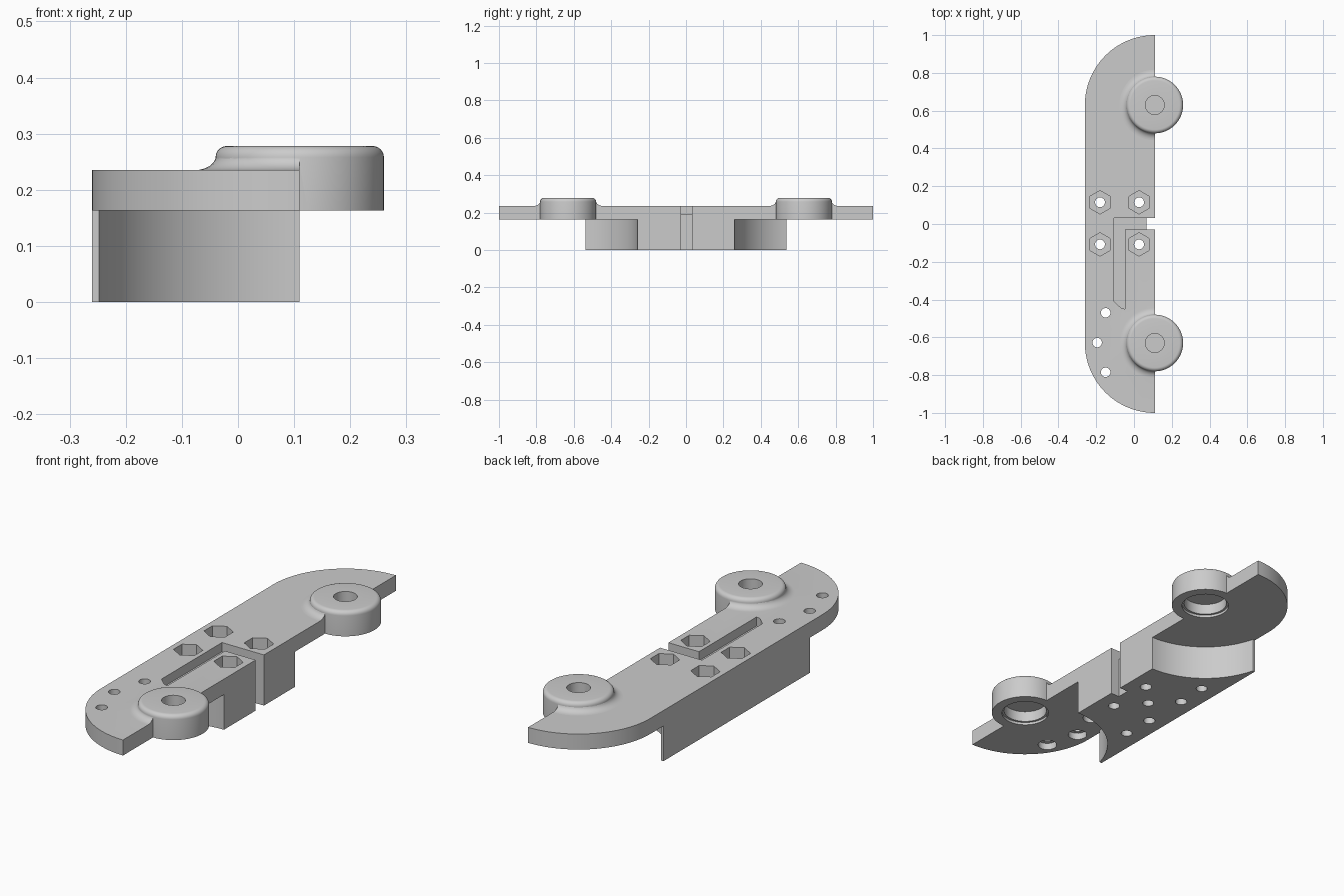
import bpy, bmesh, math
from math import cos, sin, pi

if "Cube" in bpy.data.objects:
    bpy.data.objects.remove(bpy.data.objects["Cube"])

Z0, ZP, ZT = 0.163, 0.235, 0.278      # plate underside, plate top, boss top
XL, XR, YC, R = -0.26, 0.11, 0.63, 0.37

grey = bpy.data.materials.new("grey")
grey.diffuse_color = (0.6, 0.6, 0.6, 1)
grey.use_nodes = True
grey.node_tree.nodes["Principled BSDF"].inputs["Base Color"].default_value = grey.diffuse_color


def make(name, bm):
    bmesh.ops.recalc_face_normals(bm, faces=bm.faces)
    me = bpy.data.meshes.new(name)
    bm.to_mesh(me)
    bm.free()
    me.materials.append(grey)
    ob = bpy.data.objects.new(name, me)
    bpy.context.collection.objects.link(ob)
    return ob


def prism(name, pts, z0, z1):
    bm = bmesh.new()
    lo = [bm.verts.new((x, y, z0)) for x, y in pts]
    hi = [bm.verts.new((x, y, z1)) for x, y in pts]
    bm.faces.new(lo)
    bm.faces.new(hi)
    n = len(pts)
    for i in range(n):
        j = (i + 1) % n
        bm.faces.new((lo[i], lo[j], hi[j], hi[i]))
    return make(name, bm)


def arc(cx, cy, rx, ry, a0, a1, n):
    return [(cx + rx * cos(a0 + (a1 - a0) * i / n),
             cy + ry * sin(a0 + (a1 - a0) * i / n)) for i in range(n + 1)]


def disc(name, x, y, r, z0, z1, n=32, turn=0.0):
    return prism(name, arc(x, y, r, r, turn, turn + 2 * pi, n)[:-1], z0, z1)


def lathe(name, profile, x, y, a0, sweep, n):
    """Revolve a closed (radius, z) loop about a vertical axis."""
    bm = bmesh.new()
    full = abs(sweep - 2 * pi) < 1e-6
    rings = []
    for i in range(n if full else n + 1):
        a = a0 + sweep * i / n
        rings.append([bm.verts.new((x + r * cos(a), y + r * sin(a), z)) for r, z in profile])
    for i in range(n):
        p, q = rings[i], rings[(i + 1) % len(rings)]
        for k in range(len(profile)):
            m = (k + 1) % len(profile)
            bm.faces.new((p[k], p[m], q[m], q[k]))
    if not full:
        bm.faces.new(rings[0])
        bm.faces.new(rings[-1])
    return make(name, bm)


def combine(body, other, op):
    mod = body.modifiers.new(op, 'BOOLEAN')
    mod.operation, mod.solver, mod.object = op, 'EXACT', other
    bpy.context.view_layer.objects.active = body
    bpy.ops.object.modifier_apply(modifier=mod.name)
    bpy.data.objects.remove(other, do_unlink=True)


# Long plate with quarter-round ends
outline = arc(XR, YC, R, R, pi / 2, pi, 28) + arc(XR, -YC, R, R, pi, 1.5 * pi, 28)
body = prism("mounting_bracket", outline, Z0, ZP)

# Lower block with concave ends, cut flat at the thin tips
tip = math.acos(0.358 / R)
top = arc(XR, YC, R, R, pi + tip, 1.5 * pi, 24)
low = [(x, -y) for x, y in reversed(top)]
block = prism("block", [(XL, top[0][1])] + top + low + [(XL, low[-1][1])], 0, 0.19)
combine(body, block, 'UNION')

# Round bosses, with a soft flare where they rise from the plate
boss = [(0.03, Z0), (0.15, Z0)] + arc(0.13, ZT - 0.02, 0.02, 0.02, 0, pi / 2, 6) + [(0.03, ZT)]
flare = [(0.1, 0.2), (0.187, 0.2)] + arc(0.187, 0.262, 0.038, 0.027, 1.5 * pi, pi, 8) + [(0.1, 0.262)]
for s in (-1, 1):
    combine(body, lathe("boss", boss, XR, s * YC, 0, 2 * pi, 64), 'UNION')
    combine(body, lathe("flare", flare, XR, s * YC, pi / 2, pi, 32), 'UNION')

cuts = []
for s in (-1, 1):
    # Boss bore, counterbore and its lead-in step
    cuts += [disc("bore", XR, s * YC, 0.05, 0.1, 0.4, 48),
             disc("counterbore", XR, s * YC, 0.095, 0.1, 0.225, 48),
             disc("lead_in", XR, s * YC, 0.105, 0.1, 0.175, 48)]
# Hexagonal nut pockets over bolt holes
for x in (-0.18, 0.027):
    for y in (-0.108, 0.115):
        cuts += [disc("nut_pocket", x, y, 0.062, 0.135, 0.4, 6, pi / 2),
                 disc("bolt_hole", x, y, 0.026, -0.1, 0.4, 24)]
# Screw holes in the rounded end, widened underneath
for x, y in ((-0.15, -0.47), (-0.195, -0.628), (-0.15, -0.785)):
    cuts += [disc("screw_hole", x, y, 0.025, 0.1, 0.4, 24),
             disc("screw_head", x, y, 0.042, 0.1, 0.195, 24)]
# Blind holes under the block
for x, y in ((-0.175, 0.265), (-0.175, -0.26), (-0.075, 0.01)):
    cuts.append(disc("blind_hole", x, y, 0.025, -0.1, 0.1, 24))
# Cable channel on the top and the notch it leads to
cuts.append(prism("channel", [(-0.105, 0.033), (0.2, 0.033), (0.2, -0.028), (-0.047, -0.028),
                              (-0.047, -0.45), (-0.068, -0.445), (-0.105, -0.41)], 0.193, 0.4))
cuts.append(prism("notch", [(0.065, 0.033), (0.2, 0.033), (0.2, -0.028), (0.065, -0.028)], -0.1, 0.4))
for c in cuts:
    combine(body, c, 'DIFFERENCE')

# Smooth the curves, keep edges sharp
body.select_set(True)
bpy.context.view_layer.objects.active = body
bpy.ops.object.shade_smooth_by_angle(angle=math.radians(30))
